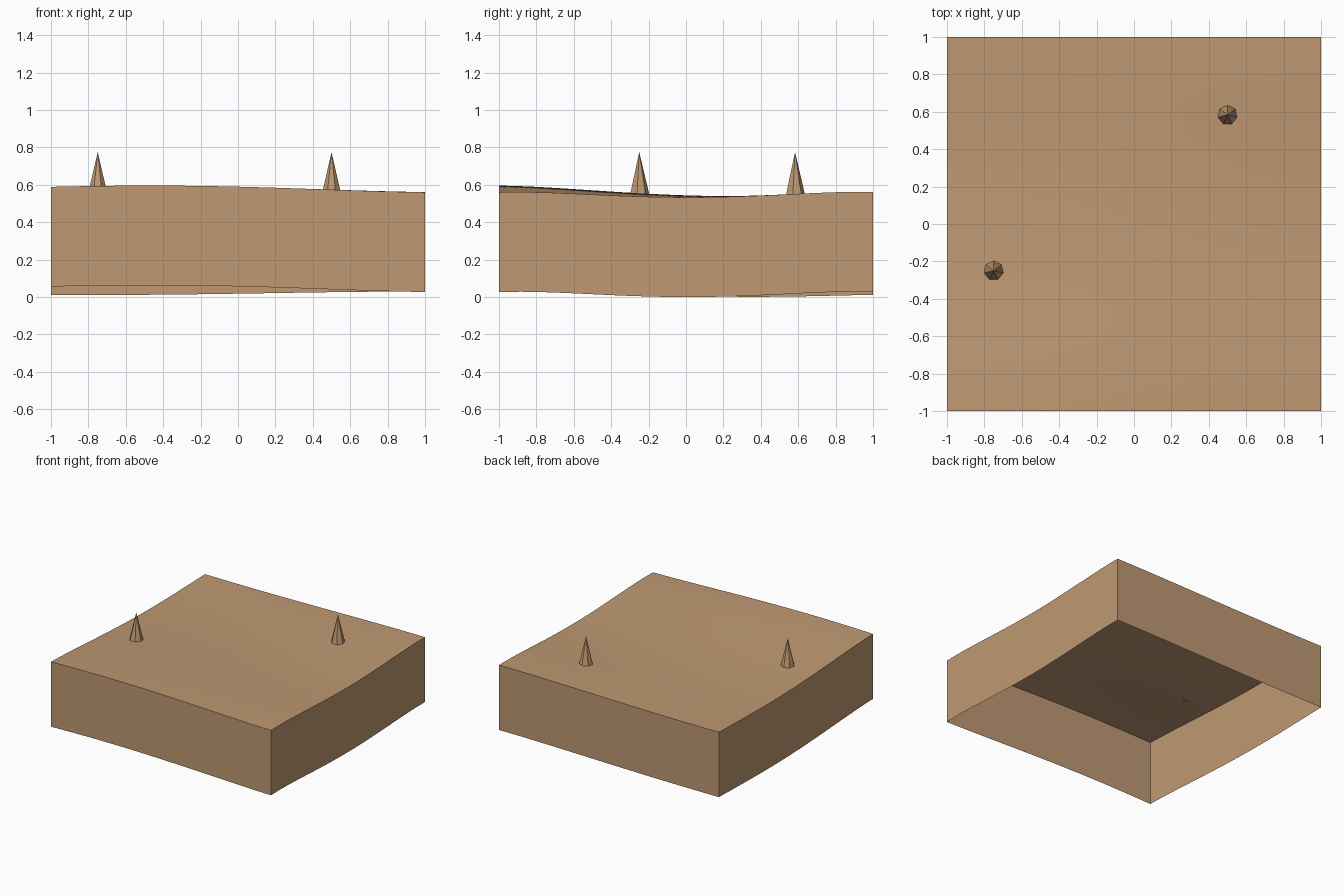
import bpy
import bmesh
from mathutils import Vector

cube = bpy.data.objects.get("Cube")
if cube:
    bpy.data.objects.remove(cube, do_unlink=True)

tan = bpy.data.materials.new("sandy tan")
tan.use_nodes = True
colour = (0.52, 0.32, 0.17, 1.0)
tan.diffuse_color = colour
tan.node_tree.nodes["Principled BSDF"].inputs["Base Color"].default_value = colour

# Heights along each border of the ground, evenly spaced from -1 to 1
KNOTS = (-1, -0.5, 0, 0.5, 1)
FRONT = (0.590, 0.597, 0.591, 0.575, 0.561)
BACK = (0.546, 0.546, 0.552, 0.560, 0.563)
LEFT_END = (0.590, 0.566, 0.541, 0.536, 0.546)
RIGHT_END = (0.561, 0.549, 0.534, 0.548, 0.563)
SKIRT = 0.533


def curve(heights, t):
    """Smooth curve through the border heights."""
    total = 0
    for i, h in enumerate(heights):
        for j, k in enumerate(KNOTS):
            if j != i:
                h *= (t - k) / (KNOTS[i] - k)
        total += h
    return total


def ground(x, y):
    """Blend the four border curves into one rolling surface."""
    u, v = (x + 1) / 2, (y + 1) / 2
    rows = (1 - v) * curve(FRONT, x) + v * curve(BACK, x)
    cols = (1 - u) * curve(LEFT_END, y) + u * curve(RIGHT_END, y)
    corners = ((1 - v) * ((1 - u) * FRONT[0] + u * FRONT[-1])
               + v * ((1 - u) * BACK[0] + u * BACK[-1]))
    return rows + cols - corners


def finish(bm, name):
    mesh = bpy.data.meshes.new(name)
    bm.to_mesh(mesh)
    bm.free()
    mesh.materials.append(tan)
    obj = bpy.data.objects.new(name, mesh)
    bpy.context.collection.objects.link(obj)
    return obj


# Rolling ground with a skirt that drops from its border, open underneath
bm = bmesh.new()
bmesh.ops.create_grid(bm, x_segments=32, y_segments=32, size=1)
for v in bm.verts:
    v.co.z = ground(v.co.x, v.co.y)
border = [e for e in bm.edges if e.is_boundary]
drop = bmesh.ops.extrude_edge_only(bm, edges=border)["geom"]
for v in drop:
    if isinstance(v, bmesh.types.BMVert):
        v.co.z -= SKIRT
bmesh.ops.recalc_face_normals(bm, faces=bm.faces)
lowest = min(v.co.z for v in bm.verts)
bmesh.ops.translate(bm, verts=bm.verts, vec=Vector((0, 0, -lowest)))
terrain = finish(bm, "terrain_block")
bpy.ops.object.select_all(action='DESELECT')
terrain.select_set(True)
bpy.context.view_layer.objects.active = terrain
bpy.ops.object.shade_smooth_by_angle()

# Seven-sided spikes standing on the ground
for name, x, y in (("front_spike", -0.75, -0.25), ("back_spike", 0.5, 0.583)):
    base, tip = ground(x, y) - lowest - 0.001, 0.775
    bm = bmesh.new()
    bmesh.ops.create_cone(bm, segments=7, radius1=0.053, radius2=0,
                          depth=tip - base)
    bmesh.ops.remove_doubles(bm, verts=bm.verts, dist=0.0001)
    bmesh.ops.recalc_face_normals(bm, faces=bm.faces)
    finish(bm, name).location = (x, y, (base + tip) / 2)
